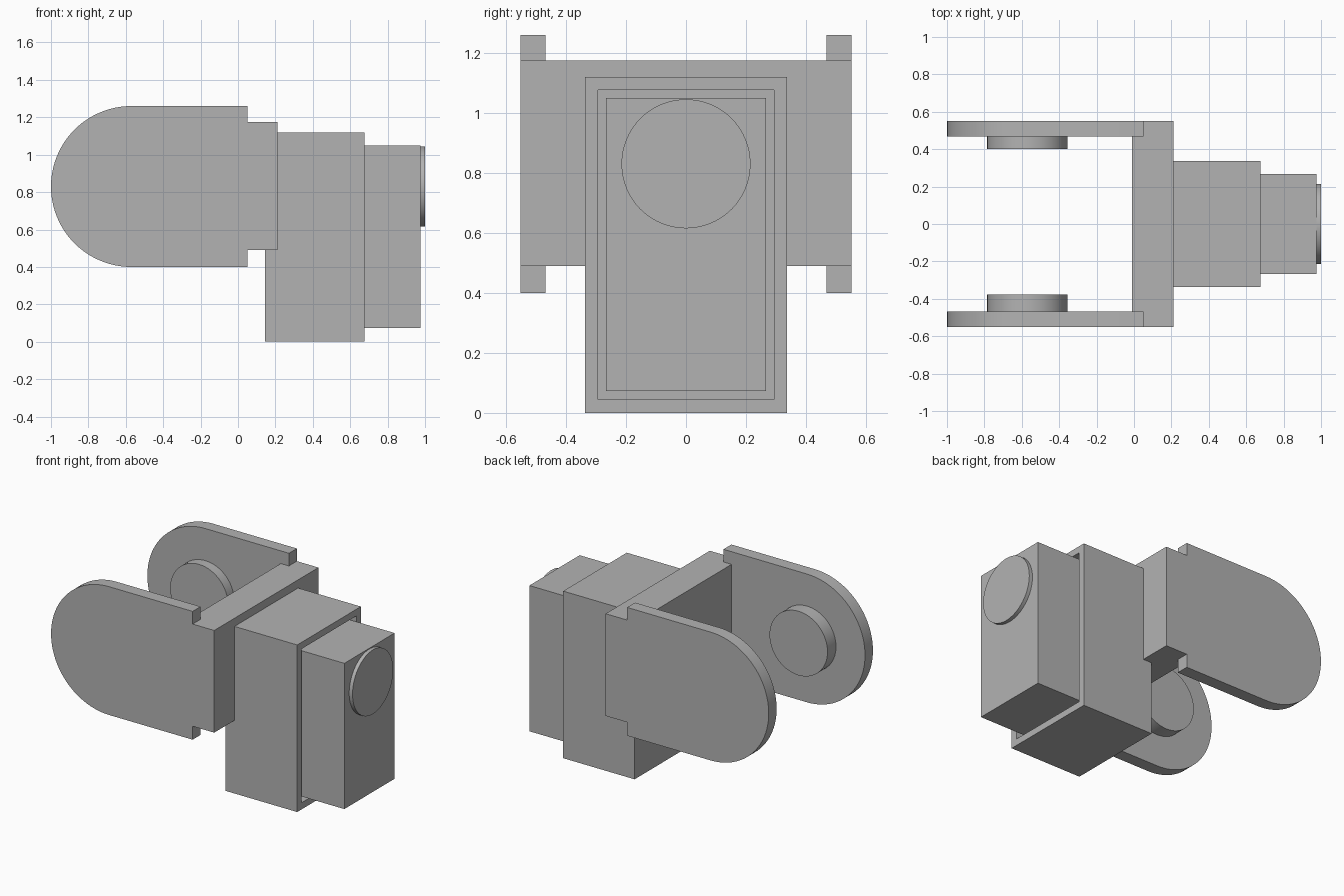
import bpy
import bmesh
from math import cos, sin, pi, radians
from mathutils import Vector

default = bpy.data.objects.get("Cube")
if default:
    bpy.data.objects.remove(default, do_unlink=True)

grey = bpy.data.materials.new("plain grey")
grey.use_nodes = True
colour = (0.45, 0.45, 0.45, 1)
grey.diffuse_color = colour
grey.node_tree.nodes["Principled BSDF"].inputs["Base Color"].default_value = colour

AXLE_X, AXLE_Z = -0.57, 0.83
OUTER, INNER = 0.552, 0.468     # bracket half width, outside and inside
PIN_RADIUS = 0.215


def finish(name, bm):
    """Turn a bmesh into a named grey object with sharp corners kept."""
    bmesh.ops.recalc_face_normals(bm, faces=bm.faces)
    mesh = bpy.data.meshes.new(name)
    bm.to_mesh(mesh)
    bm.free()
    mesh.materials.append(grey)
    obj = bpy.data.objects.new(name, mesh)
    bpy.context.collection.objects.link(obj)
    bpy.ops.object.select_all(action="DESELECT")
    obj.select_set(True)
    bpy.context.view_layer.objects.active = obj
    bpy.ops.object.shade_smooth_by_angle(angle=radians(30))
    return obj


def extrude(bm, points, offset):
    """Extrude a closed outline into a solid."""
    face = bm.faces.new([bm.verts.new(p) for p in points])
    result = bmesh.ops.extrude_face_region(bm, geom=[face], use_keep_orig=True)
    moved = [v for v in result["geom"] if isinstance(v, bmesh.types.BMVert)]
    bmesh.ops.translate(bm, verts=moved, vec=Vector(offset))


def box(bm, x0, x1, half_y, z0, z1):
    outline = [(x0, -half_y, z0), (x1, -half_y, z0),
               (x1, -half_y, z1), (x0, -half_y, z1)]
    extrude(bm, outline, (0, 2 * half_y, 0))


def circle(radius, steps=64):
    return [(radius * cos(2 * pi * i / steps), radius * sin(2 * pi * i / steps))
            for i in range(steps)]


# Side arms: rounded end, stepped down to the height of the cross plate
radius = 0.43
arm = [(AXLE_X + radius * cos(a), AXLE_Z + radius * sin(a))
       for a in (pi / 2 + pi * i / 48 for i in range(49))]
arm += [(0.05, 0.4), (0.05, 0.49), (0.21, 0.49),
        (0.21, 1.175), (0.05, 1.175), (0.05, 1.26)]
for side, name in ((1, "back_arm"), (-1, "front_arm")):
    bm = bmesh.new()
    extrude(bm, [(x, side * INNER, z) for x, z in arm],
            (0, side * (OUTER - INNER), 0))
    finish(name, bm)

# Cross plate joining the arms
bm = bmesh.new()
box(bm, -0.01, 0.21, INNER, 0.49, 1.175)
finish("cross_plate", bm)

# Round bosses on the inner faces of the arms
for name, start, length in (("back_boss", INNER, -0.066), ("front_boss", -INNER, 0.09)):
    bm = bmesh.new()
    extrude(bm, [(AXLE_X + u, start, AXLE_Z + v) for u, v in circle(PIN_RADIUS)],
            (0, length, 0))
    finish(name, bm)

# Housing with a shallow pocket in its outer face
bm = bmesh.new()
box(bm, 0.145, 0.675, 0.337, 0, 1.12)
bm.faces.ensure_lookup_table()
end = max(bm.faces, key=lambda f: f.calc_center_median().x)
bmesh.ops.recalc_face_normals(bm, faces=bm.faces)
bmesh.ops.inset_region(bm, faces=[end], thickness=0.063)
pocket = bmesh.ops.extrude_face_region(bm, geom=[end])
floor = [v for v in pocket["geom"] if isinstance(v, bmesh.types.BMVert)]
bmesh.ops.translate(bm, verts=floor, vec=(-0.1, 0, 0))
if end.is_valid:
    bmesh.ops.delete(bm, geom=[end], context="FACES_ONLY")
finish("housing", bm)

# Inner block standing in the pocket
bm = bmesh.new()
box(bm, 0.575, 0.975, 0.266, 0.073, 1.05)
finish("inner_block", bm)

# Round button on the end of the inner block
bm = bmesh.new()
extrude(bm, [(0.975, u, AXLE_Z + v) for u, v in circle(PIN_RADIUS)], (0.025, 0, 0))
finish("end_button", bm)
